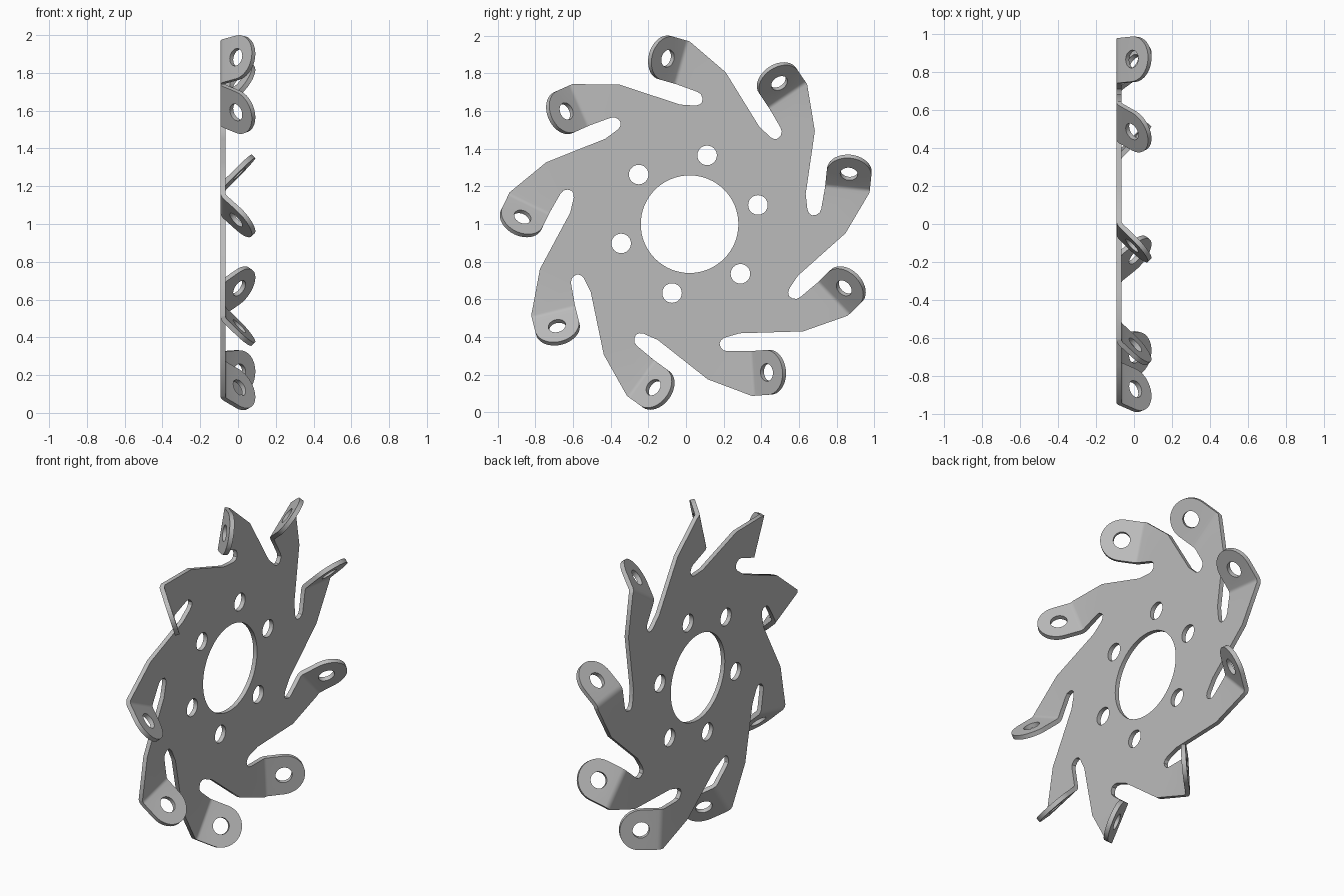
import bpy, bmesh
from math import sin, cos, pi, radians
from mathutils import Vector, Matrix

cube = bpy.data.objects.get("Cube")
if cube:
    bpy.data.objects.remove(cube)

CENTRE_Y, CENTRE_Z, SHEET_X, THICK = 0.019, 0.999, -0.0795, 0.026
ARMS, BOLTS = 9, 6
FOLD, BEND_R, BEND_STEPS = radians(45), 0.042, 4
HALF_W, EYE_R = 0.119, 0.047
TAB_LEN = 0.093                    # end of bend to eye centre
ARM_DIR = radians(4)
BEND_START = Vector((0.419, -0.786)) - 0.096 * Vector((cos(ARM_DIR), sin(ARM_DIR)))
SLOT = [(0.265, -0.579), (0.186, -0.602), (0.167, -0.615), (0.159, -0.632),
        (0.165, -0.653), (0.18, -0.669), (0.202, -0.674)]
CORNER = (0.096, -0.823)

bm = bmesh.new()


def vert(p, turn=0.0, lift=0.0):
    """Vertex on the sheet: p is (y, z) about the hub, turned about the x axis."""
    q = Matrix.Rotation(turn, 2) @ Vector(p)
    return bm.verts.new((SHEET_X + lift, CENTRE_Y + q.x, CENTRE_Z + q.y))


def tab_vert(along, across, turn):
    """Vertex on the folded tab; along is the unfolded length past the bend start."""
    arc = min(along, BEND_R * FOLD)
    a, rest = arc / BEND_R, along - arc
    u = BEND_R * sin(a) + rest * cos(FOLD)
    lift = BEND_R * (1 - cos(a)) + rest * sin(FOLD)
    local = Matrix.Rotation(ARM_DIR, 2) @ Vector((u, across))
    return vert(BEND_START + local, turn, lift)


def loop_edges(verts):
    edges = []
    for a, b in zip(verts, verts[1:] + verts[:1]):
        edges.append(bm.edges.get((a, b)) or bm.edges.new((a, b)))
    return edges


def fill(loops, normal):
    edges = [e for verts in loops for e in loop_edges(verts)]
    bmesh.ops.triangle_fill(bm, edges=edges, use_beauty=True, normal=normal)


def circle(y, z, r, n):
    return [vert((y + r * cos(2 * pi * i / n), z + r * sin(2 * pi * i / n))) for i in range(n)]


# Arms: slot, bent strip, rounded tab with an eye
outline = []
for k in range(ARMS):
    turn = -2 * pi * k / ARMS
    outline += [vert(p, turn) for p in SLOT]
    bend_len = BEND_R * FOLD
    rows = [[tab_vert(bend_len * i / BEND_STEPS, s * HALF_W, turn) for s in (1, -1)]
            for i in range(BEND_STEPS + 1)]
    for (a, b), (c, d) in zip(rows, rows[1:]):
        bm.faces.new((a, b, d, c))
    outline += rows[0] + [vert(CORNER, turn)]

    mid = bend_len + TAB_LEN
    rim = [tab_vert(mid + HALF_W * sin(pi * i / 20), HALF_W * cos(pi * i / 20), turn)
           for i in range(21)]
    eye = [tab_vert(mid + EYE_R * sin(2 * pi * i / 24), EYE_R * cos(2 * pi * i / 24), turn)
           for i in range(24)]
    p, q, r = rim[0].co, rim[20].co, rim[10].co
    fill([[rows[-1][0]] + rim + [rows[-1][1]], eye], (q - p).cross(r - p).normalized())

# Flat disc with the hub bore and bolt holes
holes = [circle(0, 0, 0.259, 64)]
for k in range(BOLTS):
    a = radians(15.7) + 2 * pi * k / BOLTS
    holes.append(circle(0.377 * cos(a), 0.377 * sin(a), 0.052, 24))
fill([outline] + holes, (1, 0, 0))

bmesh.ops.recalc_face_normals(bm, faces=bm.faces[:])
mesh = bpy.data.meshes.new("slotted_disc")
bm.to_mesh(mesh)
bm.free()

disc = bpy.data.objects.new("slotted_disc", mesh)
bpy.context.collection.objects.link(disc)

# Sheet thickness
solid = disc.modifiers.new("thickness", "SOLIDIFY")
solid.thickness, solid.offset, solid.use_even_offset = THICK, 0, True

# Grey metal
grey = bpy.data.materials.new("grey_metal")
grey.use_nodes = True
colour = (0.5, 0.5, 0.5, 1)
grey.diffuse_color = colour
grey.node_tree.nodes["Principled BSDF"].inputs["Base Color"].default_value = colour
mesh.materials.append(grey)

bpy.context.view_layer.objects.active = disc
disc.select_set(True)
bpy.ops.object.modifier_apply(modifier=solid.name)
bpy.ops.object.shade_smooth_by_angle(angle=radians(30))
